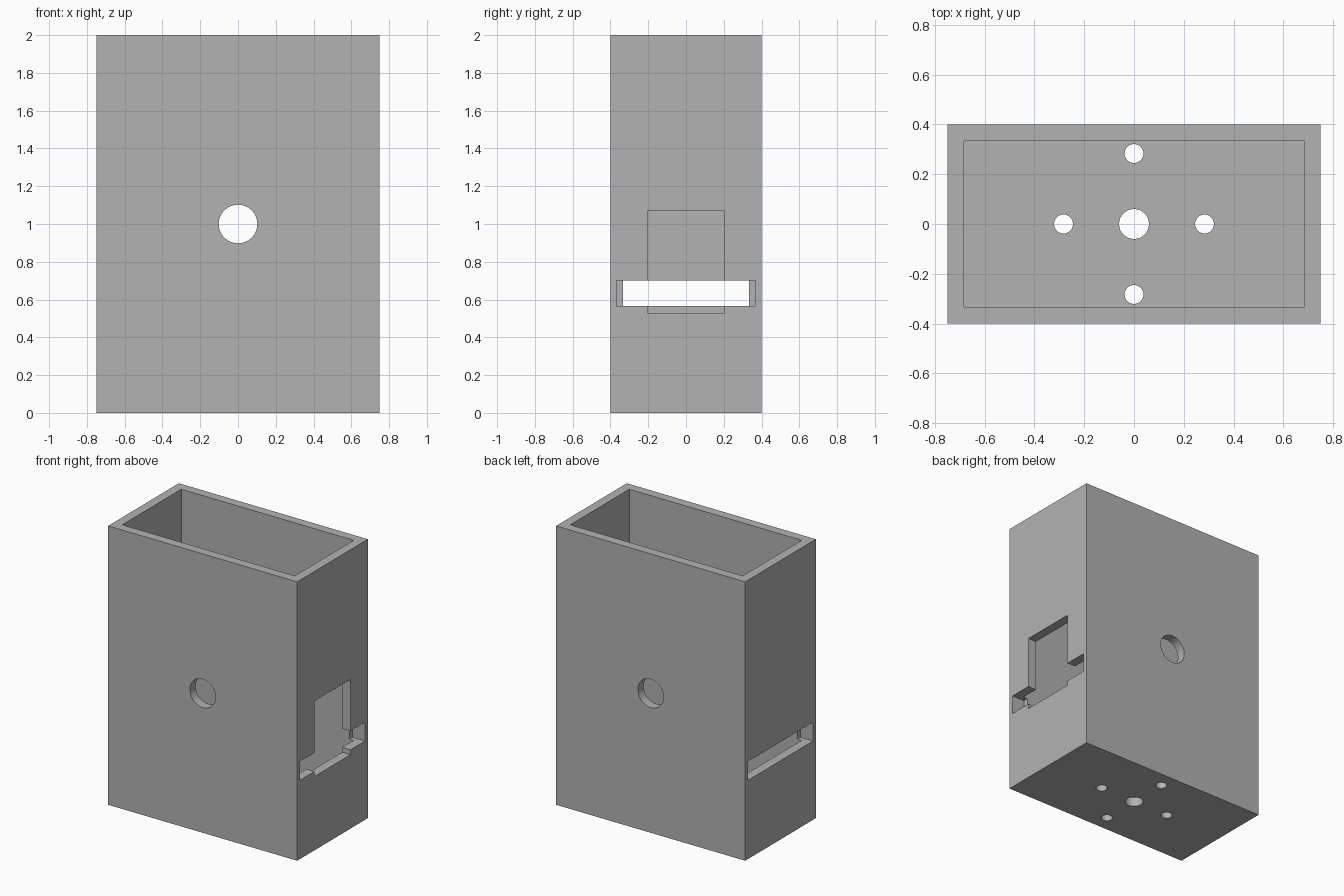
import bpy
from math import pi

cube = bpy.data.objects.get("Cube")
if cube:
    bpy.data.objects.remove(cube, do_unlink=True)

W, D, H = 1.5, 0.8, 2.0   # outer size
T = 0.066                 # wall thickness


def box(name, low, high):
    bpy.ops.mesh.primitive_cube_add(size=1, location=[(a + b) / 2 for a, b in zip(low, high)])
    ob = bpy.context.object
    ob.name = name
    ob.scale = [b - a for a, b in zip(low, high)]
    bpy.ops.object.transform_apply(location=True, rotation=True, scale=True)
    return ob


def rod(name, radius, length, location, rotation=(0, 0, 0)):
    bpy.ops.mesh.primitive_cylinder_add(vertices=64, radius=radius, depth=length,
                                        location=location, rotation=rotation)
    ob = bpy.context.object
    ob.name = name
    bpy.ops.object.transform_apply(location=True, rotation=True, scale=True)
    return ob


# Outer block
case = box("open_case", (-W / 2, -D / 2, 0), (W / 2, D / 2, H))

# Cavity open at the top
cutters = [box("cavity_cutter", (T - W / 2, T - D / 2, T), (W / 2 - T, D / 2 - T, H + 0.2))]

# Round hole through the front and back walls
cutters.append(rod("wall_hole_cutter", 0.102, D + 0.4, (0, 0, 1), (pi / 2, 0, 0)))

# Slots in both side walls, reaching past the wall into the front and back
for s in (-1, 1):
    xs = sorted((s * (W / 2 - 0.1), s * (W / 2 + 0.1)))
    cutters.append(box("slot_cutter", (xs[0], -0.368, 0.565), (xs[1], 0.368, 0.7)))

# Window in the left wall
cutters.append(box("window_cutter", (W / 2 - 0.15, -0.203, 0.53), (W / 2 + 0.15, 0.203, 1.07)))

# Floor holes: a large centre one and four around it
cutters.append(rod("floor_hole_cutter", 0.06, 0.4, (0, 0, 0)))
for x, y in ((1, 0), (-1, 0), (0, 1), (0, -1)):
    cutters.append(rod("small_hole_cutter", 0.038, 0.4, (x * 0.283, y * 0.283, 0)))

# Cut everything out of the block
bpy.ops.object.select_all(action="DESELECT")
case.select_set(True)
bpy.context.view_layer.objects.active = case
for cutter in cutters:
    cutter.hide_render = True
    mod = case.modifiers.new(cutter.name, "BOOLEAN")
    mod.operation = "DIFFERENCE"
    mod.solver = "EXACT"
    mod.object = cutter
    bpy.ops.object.modifier_apply(modifier=mod.name)
    bpy.data.objects.remove(cutter, do_unlink=True)

# Grey material
grey = bpy.data.materials.new("plain_grey")
grey.use_nodes = True
colour = (0.448, 0.448, 0.448, 1)
grey.diffuse_color = colour
grey.node_tree.nodes["Principled BSDF"].inputs["Base Color"].default_value = colour
case.data.materials.clear()
case.data.materials.append(grey)

bpy.ops.object.shade_smooth_by_angle()
